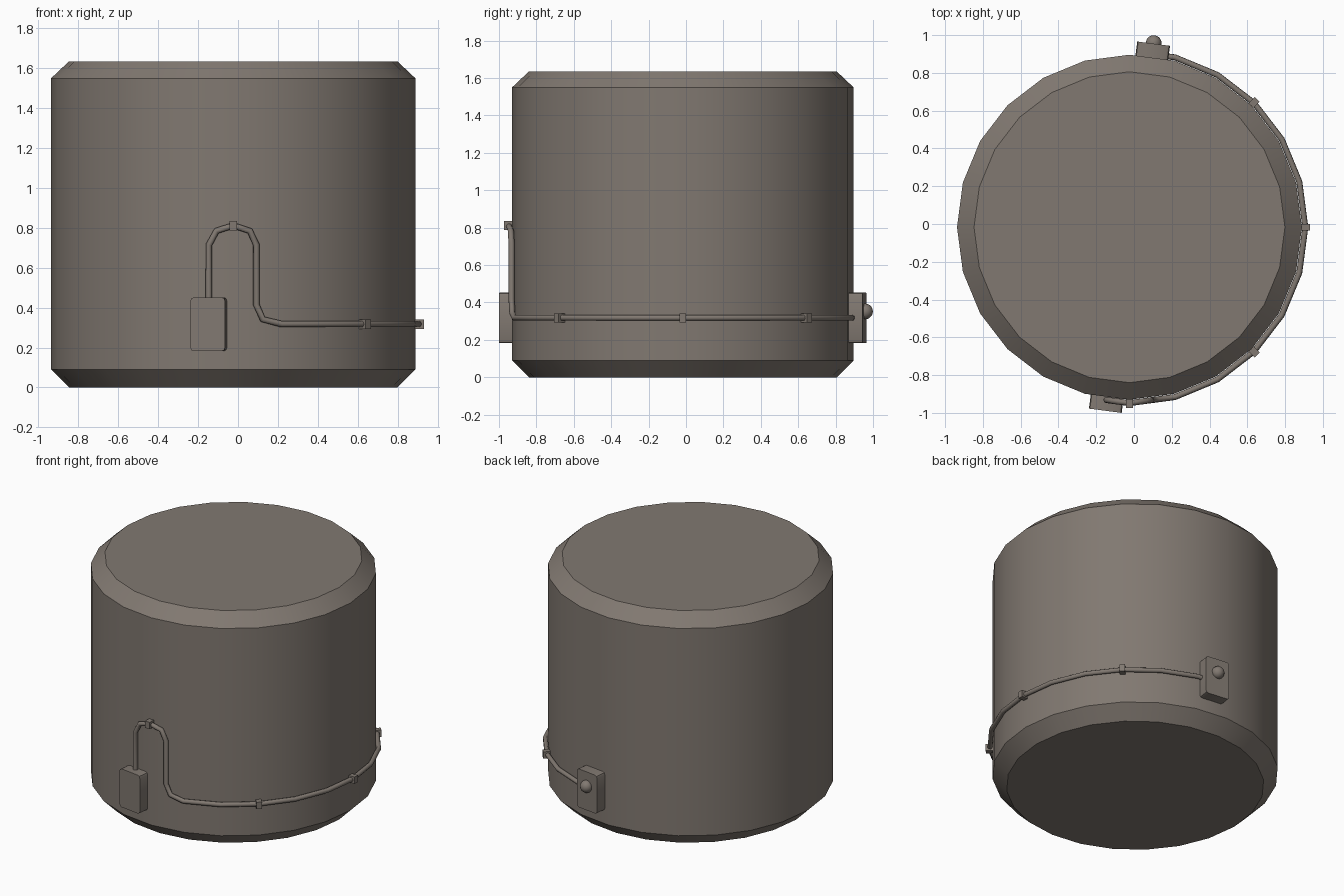
import bpy, bmesh, math
from mathutils import Vector, Matrix

if "Cube" in bpy.data.objects:
    bpy.data.objects.remove(bpy.data.objects["Cube"])

CX, CY = -0.024, -0.017
SIDES, STEP = 24, math.radians(15)

mat = bpy.data.materials.new("warm grey")
mat.diffuse_color = (0.22, 0.19, 0.165, 1)
mat.use_nodes = True
mat.node_tree.nodes["Principled BSDF"].inputs["Base Color"].default_value = mat.diffuse_color


def add_mesh(name, bm, smooth=None):
    bmesh.ops.recalc_face_normals(bm, faces=bm.faces)
    me = bpy.data.meshes.new(name)
    bm.to_mesh(me)
    bm.free()
    me.materials.append(mat)
    ob = bpy.data.objects.new(name, me)
    bpy.context.collection.objects.link(ob)
    if smooth:
        bpy.ops.object.select_all(action='DESELECT')
        ob.select_set(True)
        bpy.context.view_layer.objects.active = ob
        bpy.ops.object.shade_smooth_by_angle(angle=math.radians(smooth))
    return ob


def around(phi, z, r, faceted=True):
    """Point around the drum; phi runs from the front (-y) towards +x."""
    if faceted:
        off = phi % STEP - STEP / 2
        r = r * math.cos(STEP / 2) / math.cos(off)
    return Vector((CX + r * math.sin(phi), CY - r * math.cos(phi), z))


def frame(phi, z, r):
    """Local x along the surface, local y inwards."""
    return Matrix.Translation(around(phi, z, r, False)) @ Matrix.Rotation(phi, 4, 'Z')


def box(name, size, mtx, bevel=0):
    bm = bmesh.new()
    bmesh.ops.create_cube(bm, size=1)
    bmesh.ops.scale(bm, vec=size, verts=bm.verts)
    if bevel:  # round only the corners seen from outside
        edges = [e for e in bm.edges
                 if abs(e.verts[0].co.y - e.verts[1].co.y) > 1e-4]
        bmesh.ops.bevel(bm, geom=edges, offset=bevel, segments=2,
                        profile=0.5, affect='EDGES')
    bmesh.ops.transform(bm, matrix=mtx, verts=bm.verts)
    return add_mesh(name, bm, 30 if bevel else None)


# drum with chamfered rims
bm = bmesh.new()
rings = [[bm.verts.new(around(i * STEP, z, r, False)) for i in range(SIDES)]
         for r, z in ((0.823, 0), (0.913, 0.09), (0.913, 1.55), (0.823, 1.635))]
for a, b in zip(rings, rings[1:]):
    for i in range(SIDES):
        j = (i + 1) % SIDES
        bm.faces.new((a[i], a[j], b[j], b[i]))
bm.faces.new(rings[0][::-1])
bm.faces.new(rings[-1])
add_mesh("drum", bm, 30)

# front and back boxes
for name, deg in (("front_box", -7.5), ("back_box", 172.5)):
    box(name, (0.175, 0.10, 0.27), frame(math.radians(deg), 0.317, 0.93), 0.018)

# round button on the back box
bm = bmesh.new()
bmesh.ops.create_uvsphere(bm, u_segments=16, v_segments=10, radius=0.042,
                          matrix=frame(math.radians(172.5), 0.352, 0.983))
add_mesh("button", bm, 40)

# pipe: loop on the front, then a level run round the right side
R = 0.931
path = [around(math.asin((x - CX) / R), z, R) for x, z in (
    (-0.147, 0.42), (-0.147, 0.715), (-0.108, 0.785), (CX, 0.812),
    (0.06, 0.785), (0.093, 0.715), (0.093, 0.415), (0.125, 0.342))]
path += [around(i * STEP, 0.318, R) for i in range(1, 12)]
path.append(around(math.radians(170), 0.318, R))
cu = bpy.data.curves.new("pipe", 'CURVE')
cu.dimensions = '3D'
cu.bevel_depth = 0.016
cu.bevel_resolution = 2
cu.use_fill_caps = True
sp = cu.splines.new('POLY')
sp.points.add(len(path) - 1)
for p, co in zip(sp.points, path):
    p.co = (*co, 1)
cu.materials.append(mat)
pipe = bpy.data.objects.new("pipe", cu)
bpy.context.collection.objects.link(pipe)
bpy.ops.object.select_all(action='DESELECT')
pipe.select_set(True)
bpy.context.view_layer.objects.active = pipe
bpy.ops.object.convert(target='MESH')
bpy.ops.object.shade_smooth_by_angle(angle=math.radians(50))

# clamps holding the pipe
for i, (deg, z) in enumerate(((0, 0.811), (45, 0.318), (90, 0.318), (135, 0.318))):
    box(f"clamp_{i + 1}", (0.036, 0.05, 0.048), frame(math.radians(deg), z, 0.932))
